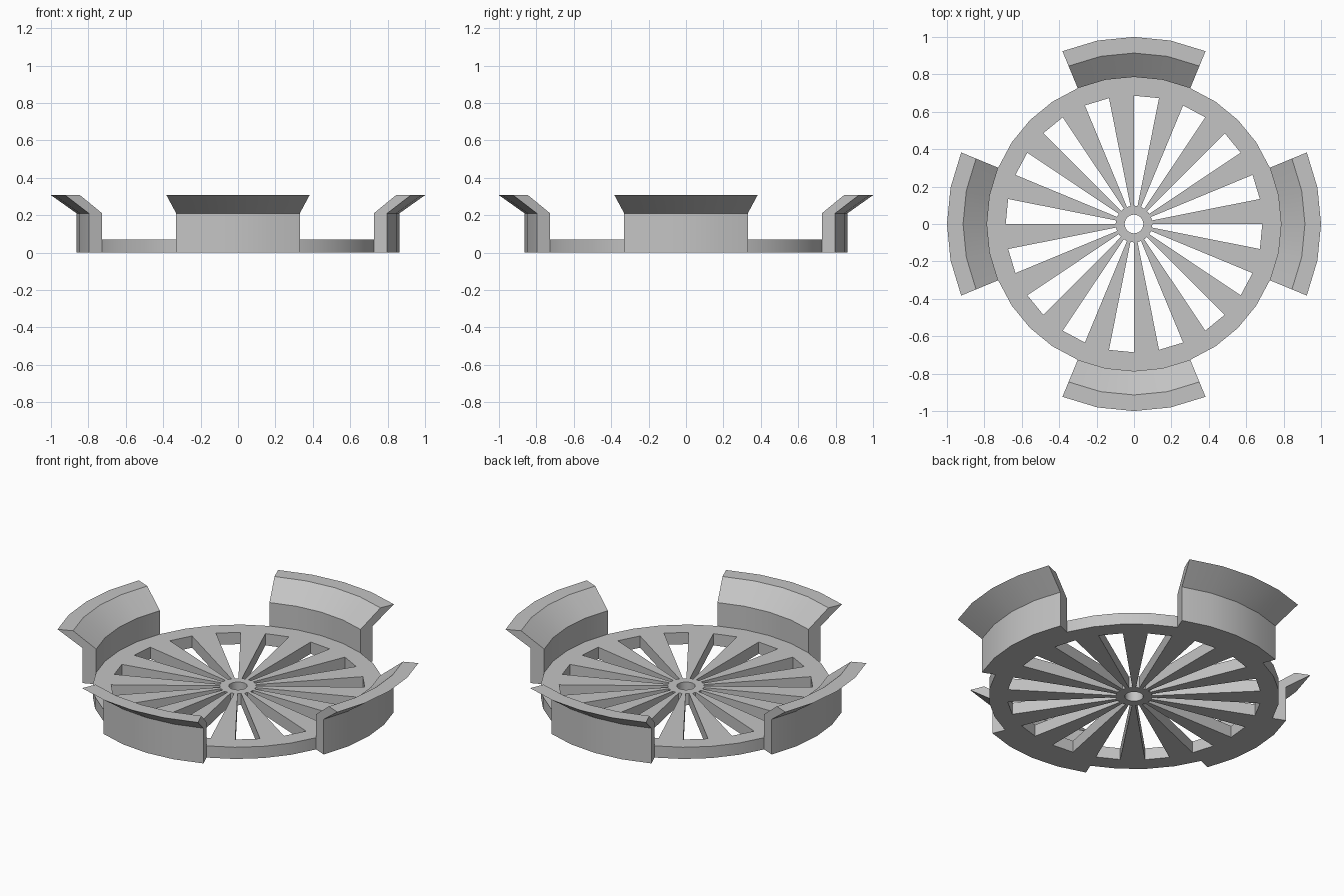
import bpy
import bmesh
from math import cos, sin, radians

if "Cube" in bpy.data.objects:
    bpy.data.objects.remove(bpy.data.objects["Cube"])

SEGMENTS = 32
STEP = 360 / SEGMENTS
RIM = 0.786
THICKNESS = 0.07

grey = bpy.data.materials.new("plain grey")
grey.use_nodes = True
colour = (0.55, 0.55, 0.55, 1)
grey.diffuse_color = colour
grey.node_tree.nodes["Principled BSDF"].inputs["Base Color"].default_value = colour


def polar(radius, index, z):
    angle = radians(index * STEP)
    return radius * cos(angle), radius * sin(angle), z


def finish(name, bm):
    bmesh.ops.recalc_face_normals(bm, faces=bm.faces[:])
    mesh = bpy.data.meshes.new(name)
    bm.to_mesh(mesh)
    bm.free()
    obj = bpy.data.objects.new(name, mesh)
    bpy.context.collection.objects.link(obj)
    mesh.materials.append(grey)
    bpy.ops.object.select_all(action="DESELECT")
    obj.select_set(True)
    bpy.context.view_layer.objects.active = obj
    bpy.ops.object.shade_smooth_by_angle(angle=radians(30))
    return obj


# Spoked disc: hub, spokes and rim; every other sector of the middle band is open
bm = bmesh.new()
rings = [0.05, 0.098, 0.686, RIM]
grid = [[bm.verts.new(polar(r, i, 0)) for i in range(SEGMENTS)] for r in rings]
for band in range(len(rings) - 1):
    for i in range(SEGMENTS):
        if band == 1 and i % 2:
            continue
        j = (i + 1) % SEGMENTS
        bm.faces.new((grid[band][i], grid[band + 1][i],
                      grid[band + 1][j], grid[band][j]))
top = bmesh.ops.extrude_face_region(bm, geom=bm.faces[:])["geom"]
bmesh.ops.translate(bm, vec=(0, 0, THICKNESS),
                    verts=[v for v in top if isinstance(v, bmesh.types.BMVert)])
finish("spoked_disc", bm)

# Flared clips: a bent wall profile swept over four sectors on each side
profile = [(RIM, 0), (0.863, 0), (0.863, 0.21), (1.0, 0.307),
           (0.914, 0.307), (RIM, 0.21)]
for name, centre in (("left_clip", 0), ("back_clip", 8),
                     ("right_clip", 16), ("front_clip", 24)):
    bm = bmesh.new()
    loops = [[bm.verts.new(polar(r, centre + i, z)) for r, z in profile]
             for i in range(-2, 3)]
    for a, b in zip(loops, loops[1:]):
        for k in range(len(profile)):
            n = (k + 1) % len(profile)
            bm.faces.new((a[k], a[n], b[n], b[k]))
    bm.faces.new(loops[0])
    bm.faces.new(loops[-1])
    finish(name, bm)
